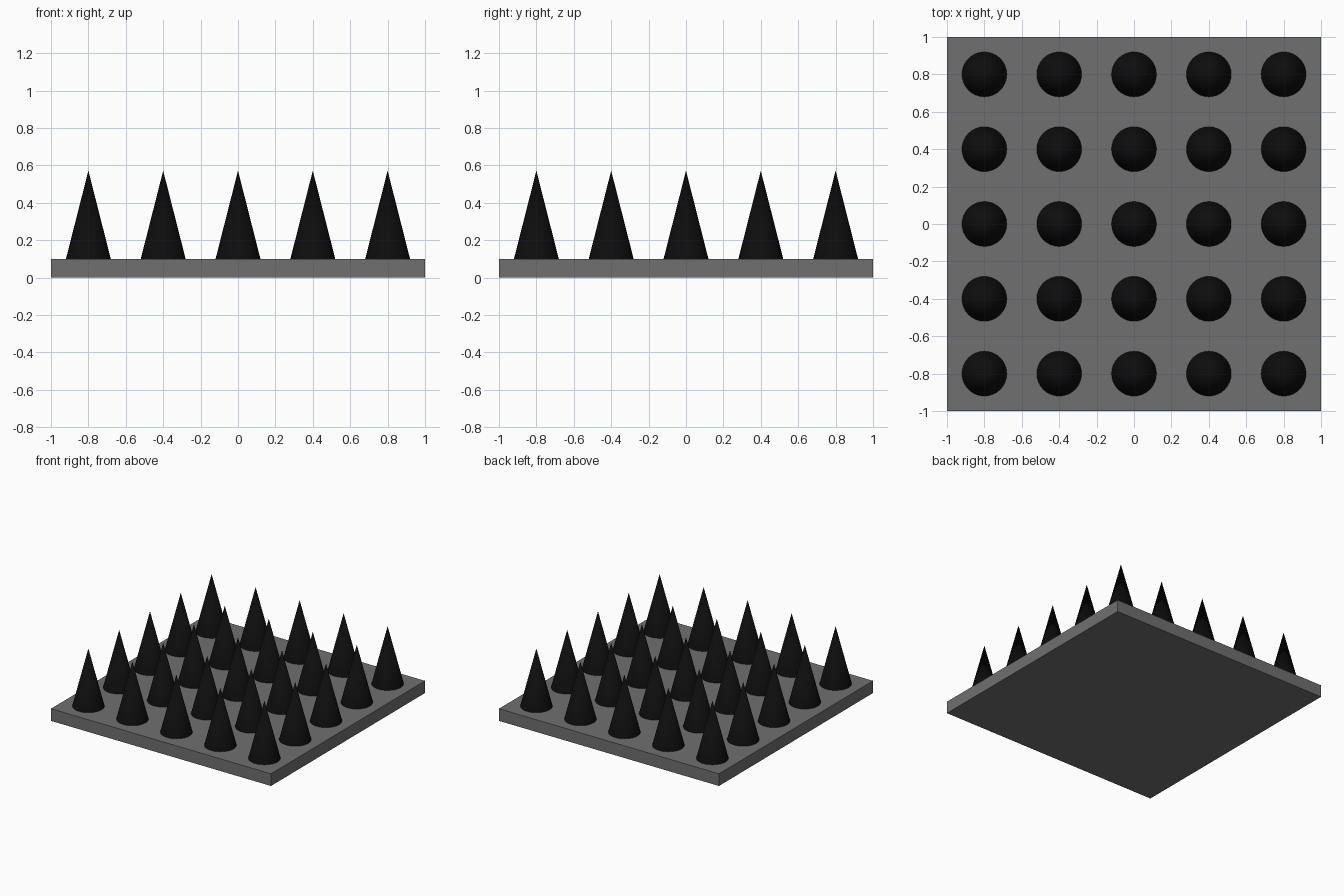
import bpy
import bmesh
import math
from mathutils import Matrix

if "Cube" in bpy.data.objects:
    bpy.data.objects.remove(bpy.data.objects["Cube"])


def material(name, rgb):
    m = bpy.data.materials.new(name)
    m.diffuse_color = (*rgb, 1.0)
    m.use_nodes = True
    m.node_tree.nodes["Principled BSDF"].inputs["Base Color"].default_value = m.diffuse_color
    return m


def add_object(name, bm, mat):
    mesh = bpy.data.meshes.new(name)
    bm.to_mesh(mesh)
    bm.free()
    mesh.materials.append(mat)
    obj = bpy.data.objects.new(name, mesh)
    bpy.context.collection.objects.link(obj)
    return obj


grey = material("plate grey", (0.16, 0.16, 0.16))
black = material("spike black", (0.004, 0.004, 0.004))

PLATE_TOP = 0.10
SPIKE_TIP = 0.572
SPIKE_RADIUS = 0.12
SPACING = 0.4

# Square base plate
bm = bmesh.new()
bmesh.ops.create_cube(bm, size=1.0, matrix=Matrix.Translation((0, 0, PLATE_TOP / 2))
                      @ Matrix.Diagonal((2, 2, PLATE_TOP, 1)))
add_object("base_plate", bm, grey)

# Five by five grid of conical spikes sharing one mesh
height = SPIKE_TIP - PLATE_TOP
bm = bmesh.new()
bmesh.ops.create_cone(bm, cap_ends=True, segments=32, radius1=SPIKE_RADIUS, radius2=0,
                      depth=height, matrix=Matrix.Translation((0, 0, height / 2)))
bmesh.ops.remove_doubles(bm, verts=bm.verts, dist=1e-5)
first = add_object("spike", bm, black)
bpy.context.view_layer.objects.active = first
first.select_set(True)
bpy.ops.object.shade_smooth_by_angle(angle=math.radians(30))

for row in range(5):
    for col in range(5):
        spike = first
        if row or col:
            spike = bpy.data.objects.new("spike", first.data)
            bpy.context.collection.objects.link(spike)
        spike.name = f"spike_{row + 1}_{col + 1}"
        spike.location = ((col - 2) * SPACING, (row - 2) * SPACING, PLATE_TOP)
